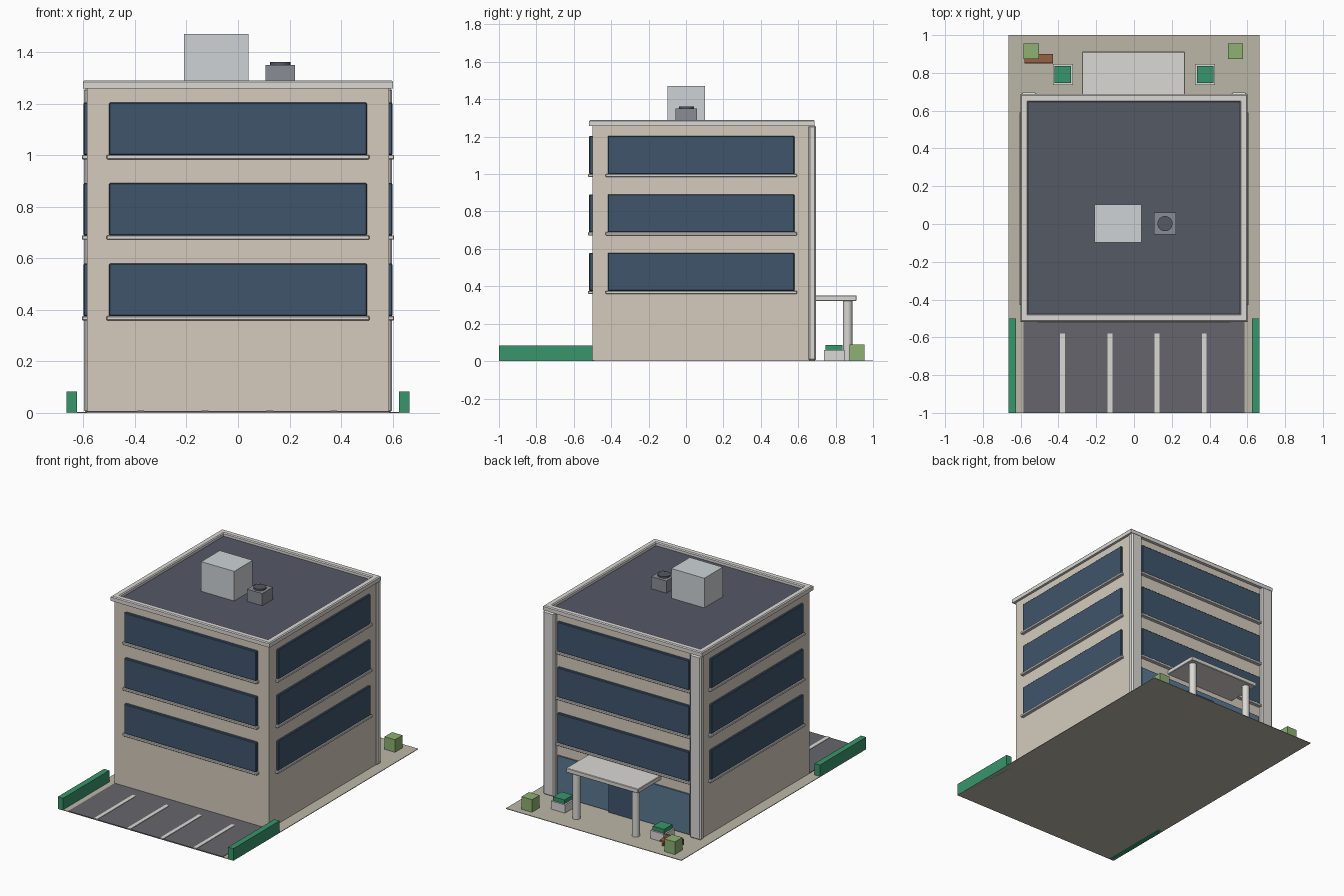
import bpy, bmesh
from mathutils import Matrix

if "Cube" in bpy.data.objects:
    bpy.data.objects.remove(bpy.data.objects["Cube"])

def mat(name, rgb):
    m = bpy.data.materials.new(name)
    m.diffuse_color = (*rgb, 1)
    m.use_nodes = True
    m.node_tree.nodes["Principled BSDF"].inputs["Base Color"].default_value = m.diffuse_color
    return m

WALL = mat("wall", (0.66, 0.60, 0.51))
TRIM = mat("trim", (0.70, 0.69, 0.66))
GLASS = mat("glass", (0.05, 0.09, 0.15))
LOBBY = mat("lobby_glass", (0.10, 0.19, 0.29))
ROOF = mat("roof", (0.09, 0.10, 0.13))
PAVE = mat("paving", (0.50, 0.47, 0.39))
TAR = mat("asphalt", (0.13, 0.13, 0.15))
HEDGE = mat("hedge", (0.04, 0.30, 0.15))
SHRUB = mat("shrub", (0.27, 0.44, 0.17))
WOOD = mat("wood", (0.30, 0.12, 0.06))
METAL = mat("metal", (0.25, 0.27, 0.30))
PALE = mat("pale_metal", (0.61, 0.65, 0.67))

def finish(name, bm, m):
    bmesh.ops.recalc_face_normals(bm, faces=bm.faces)
    me = bpy.data.meshes.new(name)
    bm.to_mesh(me)
    bm.free()
    me.materials.append(m)
    o = bpy.data.objects.new(name, me)
    bpy.context.collection.objects.link(o)
    return o

def box(name, x, y, z, m, bevel=0):
    bm = bmesh.new()
    bmesh.ops.create_cube(bm, size=1)
    for v in bm.verts:
        v.co = [(a + b) / 2 + c * (b - a) for (a, b), c in zip((x, y, z), v.co)]
    o = finish(name, bm, m)
    if bevel:
        b = o.modifiers.new("bevel", 'BEVEL')
        b.width, b.segments = bevel, 1
    return o

def cylinder(name, x, y, z, r, m, sides=24):
    bm = bmesh.new()
    bmesh.ops.create_cone(bm, cap_ends=True, segments=sides, radius1=r, radius2=r, depth=z[1] - z[0],
                          matrix=Matrix.Translation((x, y, (z[0] + z[1]) / 2)))
    for f in bm.faces:
        f.smooth = len(f.verts) == 4
    for e in bm.edges:
        e.smooth = all(f.smooth for f in e.link_faces)
    return finish(name, bm, m)

def both(x0, x1):
    return (("left", (-x1, -x0)), ("right", (x0, x1)))

# site
box("paving", (-.665, .665), (-1, 1), (0, .004), PAVE)
box("parking_lot", (-.585, .585), (-1, -.49), (.003, .007), TAR)
for i, x in enumerate((-.378, -.128, .122, .372)):
    box(f"parking_line_{i}", (x - .013, x + .013), (-1, -.58), (.006, .010), TRIM)
for s, x in both(.625, .665):
    box(f"hedge_{s}", x, (-1, -.5), (0, .083), HEDGE)

# main block
box("building_body", (-.585, .585), (-.5, .665), (.002, 1.262), WALL)
for s, x in both(.513, .597):
    box(f"corner_pier_{s}", x, (.655, .695), (.002, 1.26), TRIM, .008)

# window bands and sills, three floors on all four sides
for i, z in enumerate((.375, .688, 1.0)):
    wz, sz = (z, z + .204), (z - .016, z + .001)
    box(f"front_window_{i}", (-.5, .5), (-.518, -.49), wz, GLASS, .004)
    box(f"front_sill_{i}", (-.51, .51), (-.524, -.49), sz, TRIM, .003)
    box(f"back_window_{i}", (-.5, .5), (.65, .682), wz, GLASS, .004)
    box(f"back_sill_{i}", (-.51, .51), (.65, .688), sz, TRIM, .003)
    for s, x in both(.57, .599):
        box(f"{s}_window_{i}", x, (-.418, .58), wz, GLASS, .004)
    for s, x in both(.57, .606):
        box(f"{s}_sill_{i}", x, (-.43, .593), sz, TRIM, .003)

# roof slab and parapet ring
box("roof", (-.57, .57), (-.485, .655), (1.255, 1.267), ROOF)
bm = bmesh.new()
profile = [(0, 1.258), (0, 1.284), (.006, 1.29), (.036, 1.29), (.042, 1.284), (.042, 1.258)]
loops = []
for d, z in profile:
    x, y0, y1 = .602 - d, -.518 + d, .687 - d
    loops.append([bm.verts.new((a, b, z)) for a, b in ((-x, y0), (x, y0), (x, y1), (-x, y1))])
for a, b in zip(loops, loops[1:] + loops[:1]):
    for i in range(4):
        j = (i + 1) % 4
        bm.faces.new((a[i], a[j], b[j], b[i]))
finish("parapet", bm, TRIM)

# rooftop equipment
box("stair_housing", (-.21, .04), (-.098, .102), (1.262, 1.47), PALE)
box("cooling_unit", (.107, .222), (-.055, .06), (1.262, 1.35), METAL)
cylinder("cooling_fan", .164, .002, (1.345, 1.361), .04, ROOF)

# entrance at the back
box("lobby_glazing", (-.5, .5), (.65, .675), (.01, .285), LOBBY)
box("entrance_door", (-.11, .11), (.65, .682), (.004, .25), GLASS)
box("canopy", (-.275, .27), (.66, .912), (.322, .352), TRIM, .003)
for s, x in (("left", -.225), ("right", .225)):
    cylinder(f"canopy_column_{s}", x, .864, (.003, .325), .025, TRIM)

# planters, shrubs and bench
for s, x in both(.323, .43):
    box(f"planter_{s}", x, (.737, .848), (.003, .06), TRIM)
for s, x in both(.334, .42):
    box(f"planter_hedge_{s}", x, (.747, .837), (.055, .087), HEDGE)
for s, x in (("left", -.544), ("right", .538)):
    box(f"shrub_{s}", (x - .04, x + .04), (.873, .955), (.003, .09), SHRUB)
box("bench_seat", (-.58, -.43), (.855, .9), (.03, .042), WOOD)
box("bench_back", (-.58, -.43), (.85, .858), (.03, .07), WOOD)
for i, x in enumerate((-.565, -.455)):
    box(f"bench_leg_{i}", (x, x + .012), (.86, .895), (.003, .031), WOOD)
